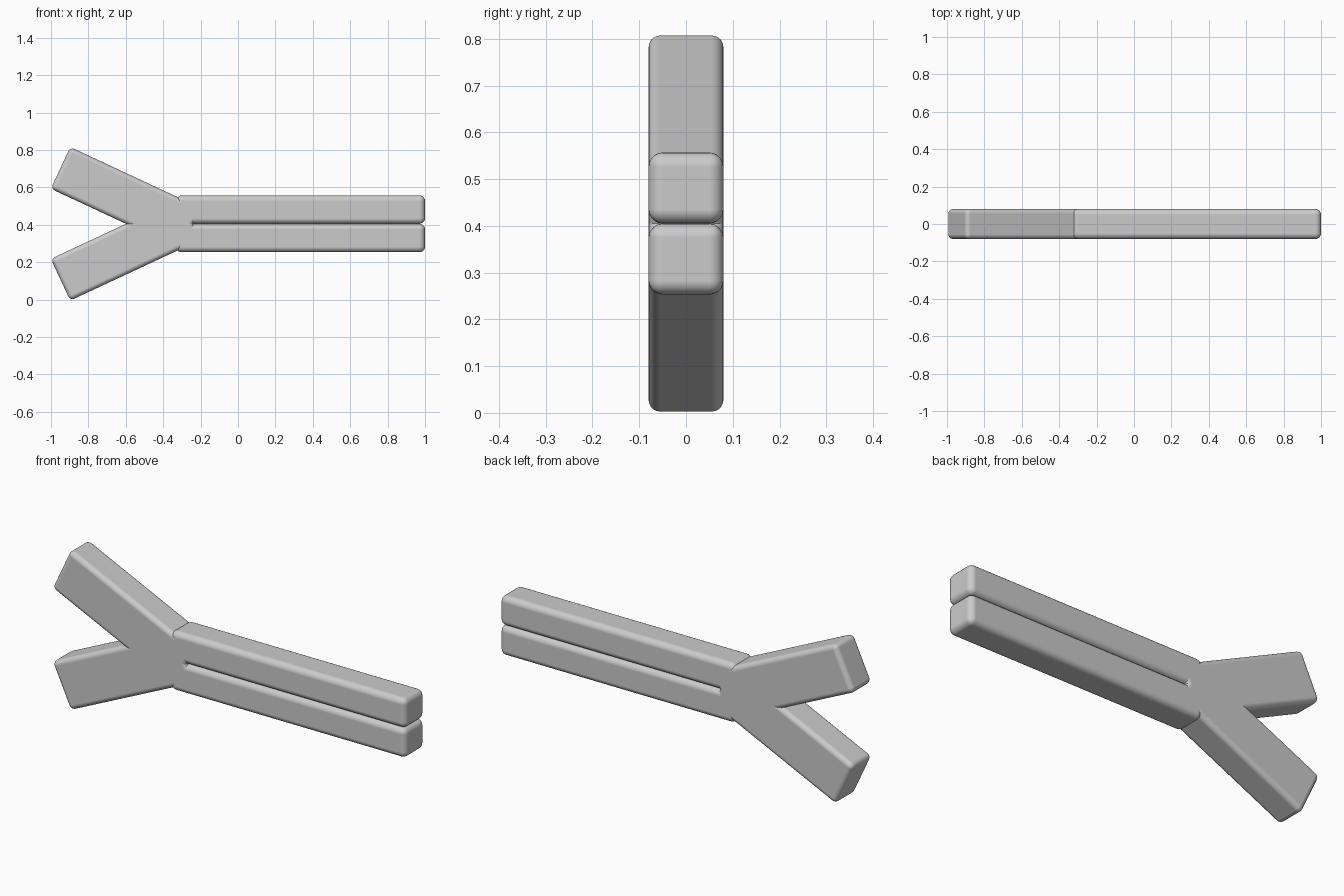
import bpy, bmesh
from math import radians, sin, cos
from mathutils import Matrix, Vector

cube = bpy.data.objects.get("Cube")
if cube:
    bpy.data.objects.remove(cube, do_unlink=True)

grey = bpy.data.materials.new("plain grey")
grey.use_nodes = True
grey.diffuse_color = (0.6, 0.6, 0.6, 1)
grey.node_tree.nodes["Principled BSDF"].inputs["Base Color"].default_value = (0.6, 0.6, 0.6, 1)

MID = 0.405      # height of the symmetry plane
DEPTH = 0.16
TILT = radians(25)


def rounded_bar(name, length, height, centre, tilt, radius):
    """Box along x with rounded edges, tilted about the y axis."""
    bm = bmesh.new()
    bmesh.ops.create_cube(bm, size=1)
    bmesh.ops.scale(bm, vec=(length, DEPTH, height), verts=bm.verts)
    bmesh.ops.transform(bm, matrix=Matrix.Rotation(tilt, 4, 'Y'), verts=bm.verts)
    mesh = bpy.data.meshes.new(name)
    bm.to_mesh(mesh)
    bm.free()
    mesh.materials.append(grey)
    obj = bpy.data.objects.new(name, mesh)
    obj.location = centre
    bpy.context.collection.objects.link(obj)
    bevel = obj.modifiers.new("rounded edges", 'BEVEL')
    bevel.width = radius
    bevel.segments = 5
    bevel.harden_normals = True
    bpy.ops.object.select_all(action='DESELECT')
    obj.select_set(True)
    bpy.context.view_layer.objects.active = obj
    bpy.ops.object.shade_smooth()


# Stem bars and splayed arms, mirrored above and below the middle
arm_length = 0.77
for side, word in ((1, "upper"), (-1, "lower")):
    rounded_bar(word + "_stem_bar", 1.33, 0.152, (0.335, 0, MID + side * 0.076), 0, 0.03)
    far_end = Vector((-0.949, 0, side * 0.299))
    along = Vector((cos(TILT), 0, -side * sin(TILT)))
    centre = far_end + along * arm_length / 2 + Vector((0, 0, MID))
    rounded_bar(word + "_arm", arm_length, 0.246, centre, side * TILT, 0.025)
